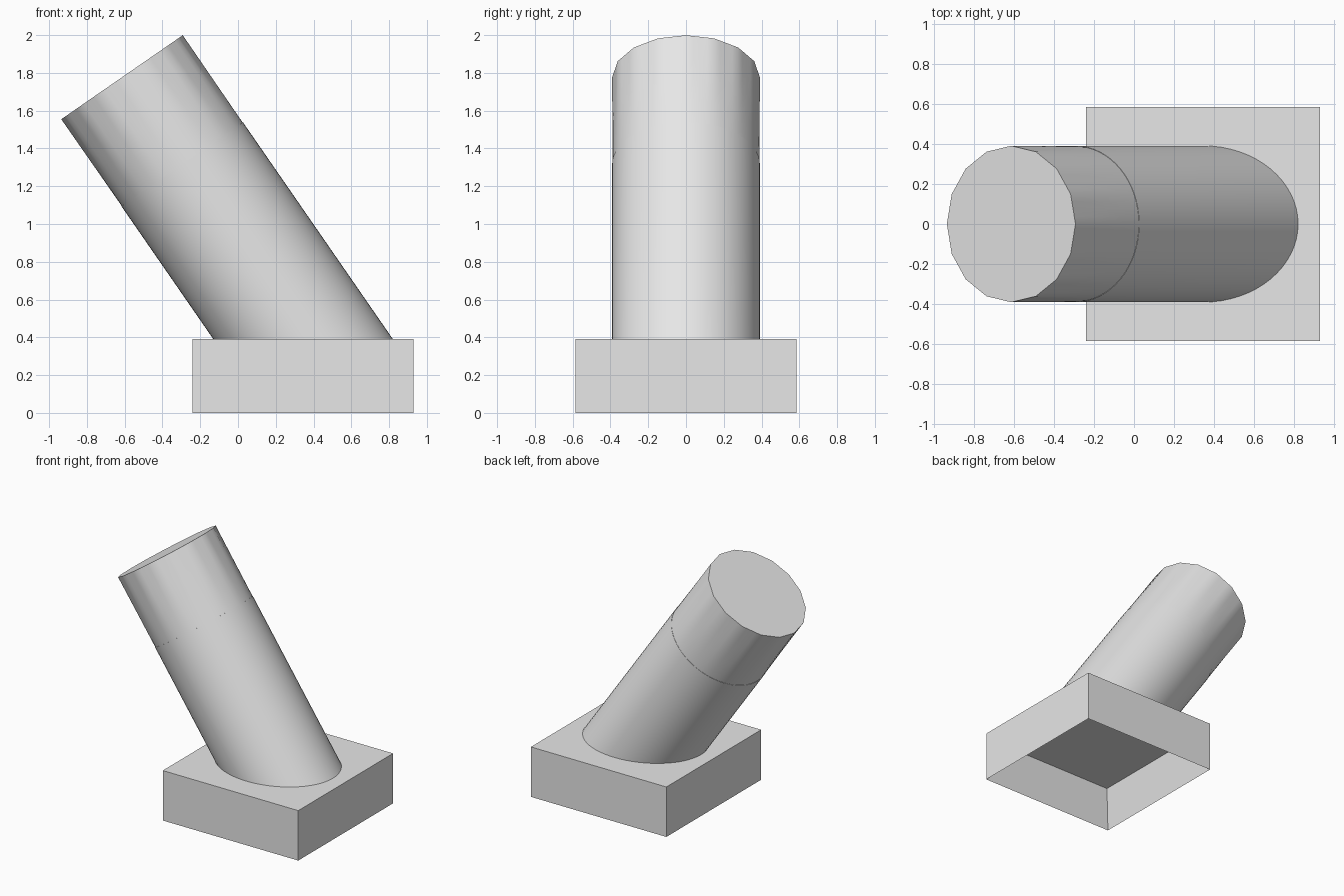
import bpy, bmesh, math
from mathutils import Vector

if "Cube" in bpy.data.objects:
    bpy.data.objects.remove(bpy.data.objects["Cube"])

R = 0.391                                   # tube radius
BASE = Vector((0.345, 0, 0.39))             # where the axis meets the plinth
TOP = Vector((-0.614, 0, 1.777))            # centre of the tube's end
AXIS = (TOP - BASE).normalized()
SIDE = Vector((AXIS.z, 0, -AXIS.x))         # in-plane direction across the tube
LENGTH = (TOP - BASE).length
SEAM = LENGTH - 0.56                        # distance along the axis to the seam
N = 64                                      # points around the smooth tube

grey = bpy.data.materials.new("light grey")
grey.diffuse_color = (0.8, 0.8, 0.8, 1)
grey.use_nodes = True
grey.node_tree.nodes["Principled BSDF"].inputs["Base Color"].default_value = grey.diffuse_color


def make_object(name, bm, smooth=False):
    bmesh.ops.recalc_face_normals(bm, faces=bm.faces)
    mesh = bpy.data.meshes.new(name)
    bm.to_mesh(mesh)
    bm.free()
    mesh.materials.append(grey)
    obj = bpy.data.objects.new(name, mesh)
    bpy.context.collection.objects.link(obj)
    if smooth:
        bpy.ops.object.select_all(action='DESELECT')
        obj.select_set(True)
        bpy.context.view_layer.objects.active = obj
        bpy.ops.object.shade_smooth_by_angle(angle=math.radians(35))
    return obj


def ring(dist, facet=0.0, radius=R):
    """Points around the axis, blended from a circle to a 16-sided outline."""
    step = math.tau / 16
    pts = []
    for i in range(N):
        a = math.tau * i / N
        flat = math.cos(step / 2) / math.cos(a % step - step / 2)
        r = radius * (1 - facet + facet * flat)
        pts.append(BASE + AXIS * dist + SIDE * (r * math.cos(a))
                   + Vector((0, r * math.sin(a), 0)))
    return pts


def loft(name, rings):
    bm = bmesh.new()
    loops = [[bm.verts.new(p) for p in pts] for pts in rings]
    for lo, hi in zip(loops, loops[1:]):
        for i in range(N):
            j = (i + 1) % N
            bm.faces.new((lo[i], lo[j], hi[j], hi[i]))
    bm.faces.new(loops[0])
    bm.faces.new(loops[-1])
    return make_object(name, bm, True)


# Plinth: a box hollowed from underneath
bm = bmesh.new()
bmesh.ops.create_cube(bm, size=1)
bmesh.ops.scale(bm, vec=(1.17, 1.17, 0.39), verts=bm.verts)
bmesh.ops.translate(bm, vec=(0.345, 0, 0.195), verts=bm.verts)
under = min(bm.faces, key=lambda f: f.calc_center_median().z)
bmesh.ops.inset_region(bm, faces=[under], thickness=0.08)
bmesh.ops.translate(bm, vec=(0, 0, 0.31), verts=under.verts)
make_object("hollow_plinth", bm)

# Lower tube: slanted cylinder cut level with the plinth top
foot = [p - AXIS * ((p.z - 0.385) / AXIS.z) for p in ring(0)]
loft("lower_tube", [foot, ring(SEAM)])

# Upper tube: circle at the seam turning into a 16-sided end
loft("upper_tube", [ring(SEAM + 0.56 * t, t, R - 0.002 * (1 - t))
                    for t in (0, 0.25, 0.5, 0.75, 1)])
